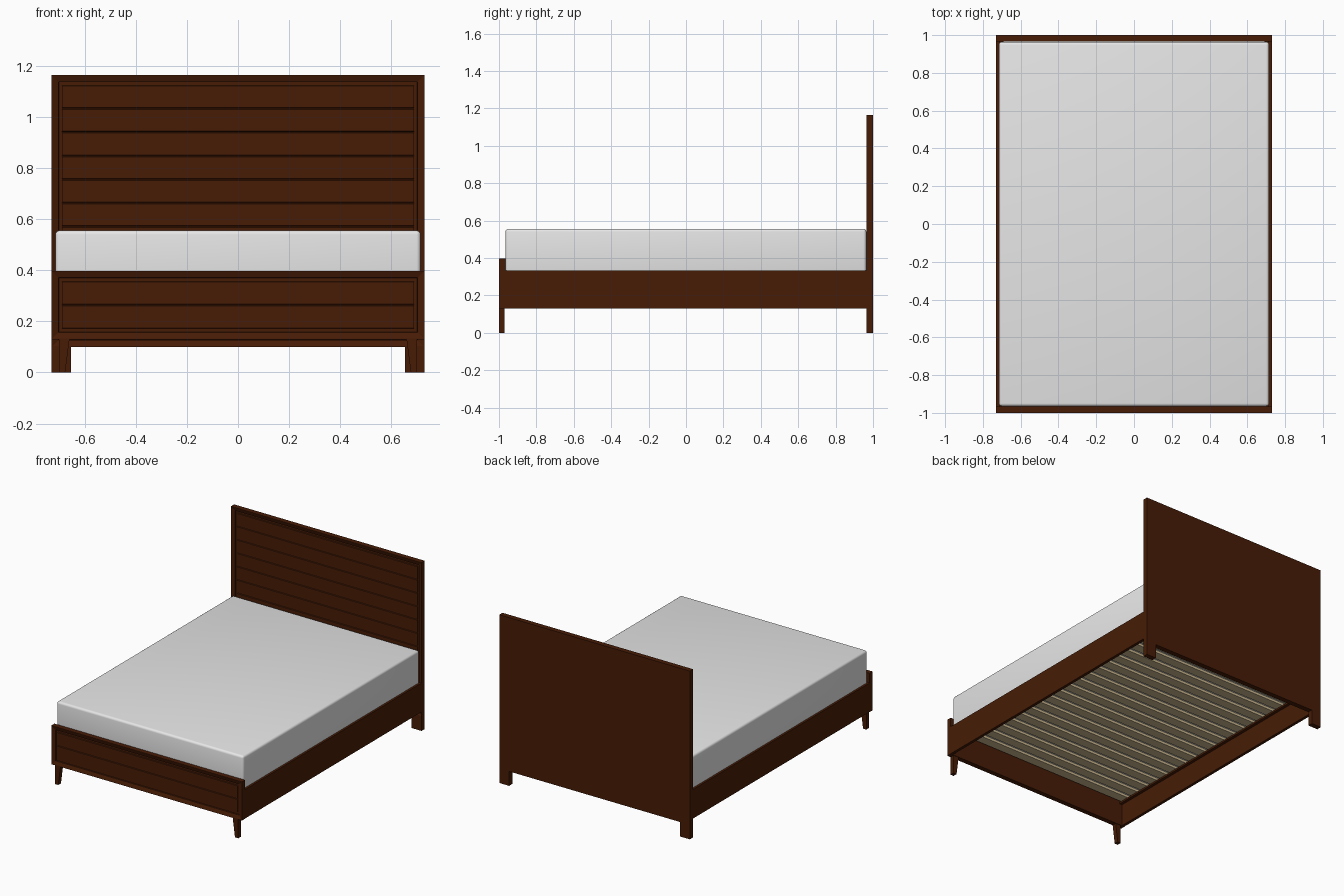
import bpy, bmesh
from mathutils import Vector

if "Cube" in bpy.data.objects:
    bpy.data.objects.remove(bpy.data.objects["Cube"])


def material(name, rgb):
    m = bpy.data.materials.new(name)
    m.diffuse_color = (*rgb, 1.0)
    m.use_nodes = True
    m.node_tree.nodes["Principled BSDF"].inputs["Base Color"].default_value = m.diffuse_color
    return m


WOOD = material("dark_brown_wood", (0.063, 0.0115, 0.0018))
CLOTH = material("white_cloth", (0.8, 0.8, 0.8))
SLAT = material("beige_slat", (0.60, 0.48, 0.28))


def finish(name, bm, mat):
    bmesh.ops.recalc_face_normals(bm, faces=bm.faces)
    me = bpy.data.meshes.new(name)
    bm.to_mesh(me)
    bm.free()
    ob = bpy.data.objects.new(name, me)
    bpy.context.collection.objects.link(ob)
    me.materials.append(mat)
    return ob


def add_box(bm, x0, x1, y0, y1, z0, z1):
    vs = bmesh.ops.create_cube(bm, size=1)["verts"]
    for v in vs:
        v.co = Vector(((x0 + x1) / 2 + v.co.x * (x1 - x0),
                       (y0 + y1) / 2 + v.co.y * (y1 - y0),
                       (z0 + z1) / 2 + v.co.z * (z1 - z0)))
    return vs


def box(name, mat, *dims):
    bm = bmesh.new()
    add_box(bm, *dims)
    return finish(name, bm, mat)


def framed_board(name, y0, y1, z0, z1):
    """Board whose front has a mitred frame sloping into a recess."""
    bm = bmesh.new()
    add_box(bm, -0.73, 0.73, y0, y1, z0, z1)
    bm.normal_update()
    front = next(f for f in bm.faces if f.normal.y < -0.9)
    for width, depth in ((0.005, 0.0), (0.033, 0.009), (0.002, 0.008)):
        bmesh.ops.inset_region(bm, faces=[front], thickness=width)
        for v in front.verts:
            v.co.y += depth
    return finish(name, bm, WOOD)


def planks(name, y_back, z0, z1, pitch):
    """Horizontal planks with V grooves, counted down from the top."""
    bm = bmesh.new()
    top = z1
    while top > z0 + 0.01:
        low = max(top - pitch, z0)
        for v in add_box(bm, -0.69, 0.69, y_back - 0.006, y_back + 0.002,
                         low + 0.001, top - 0.001):
            if v.co.y < y_back:
                v.co.z += 0.003 if v.co.z < (low + top) / 2 else -0.003
        top = low
    return finish(name, bm, WOOD)


# Headboard and footboard
framed_board("headboard", 0.965, 1.0, 0.10, 1.165)
planks("headboard_planks", 0.982, 0.141, 1.126, 0.0925)
framed_board("footboard", -1.0, -0.966, 0.13, 0.398)
planks("footboard_planks", -0.983, 0.171, 0.359, 0.094)

for side, s in (("left", -1), ("right", 1)):
    # Straight rear legs
    box(f"rear_leg_{side}", WOOD, *sorted((s * 0.655, s * 0.73)),
        0.965, 1.0, 0.0, 0.10)
    # Front legs, tapered on the inner side
    bm = bmesh.new()
    for v in add_box(bm, *sorted((s * 0.66, s * 0.702)),
                     -1.0, -0.97, 0.0, 0.13):
        if v.co.z < 0.01 and abs(v.co.x) < 0.68:
            v.co.x = s * 0.677
    finish(f"front_leg_{side}", bm, WOOD)
    # Side rails with a thin ledge carrying the slats
    box(f"side_rail_{side}", WOOD, *sorted((s * 0.71, s * 0.73)),
        -0.966, 0.965, 0.131, 0.332)
    box(f"slat_ledge_{side}", WOOD, *sorted((s * 0.69, s * 0.71)),
        -0.966, 0.965, 0.285, 0.297)

# Slats
bm = bmesh.new()
COUNT = 20
for i in range(COUNT):
    y = -0.92 + 1.84 * i / (COUNT - 1)
    add_box(bm, -0.709, 0.709, y - 0.033, y + 0.033, 0.297, 0.320)
finish("bed_slats", bm, SLAT)

# Mattress
mattress = box("mattress", CLOTH, -0.715, 0.715, -0.965, 0.964, 0.314, 0.556)
bevel = mattress.modifiers.new("rounded_edges", "BEVEL")
bevel.width = 0.016
bevel.segments = 4
bpy.context.view_layer.objects.active = mattress
mattress.select_set(True)
bpy.ops.object.modifier_apply(modifier=bevel.name)
bpy.ops.object.shade_smooth_by_angle()
